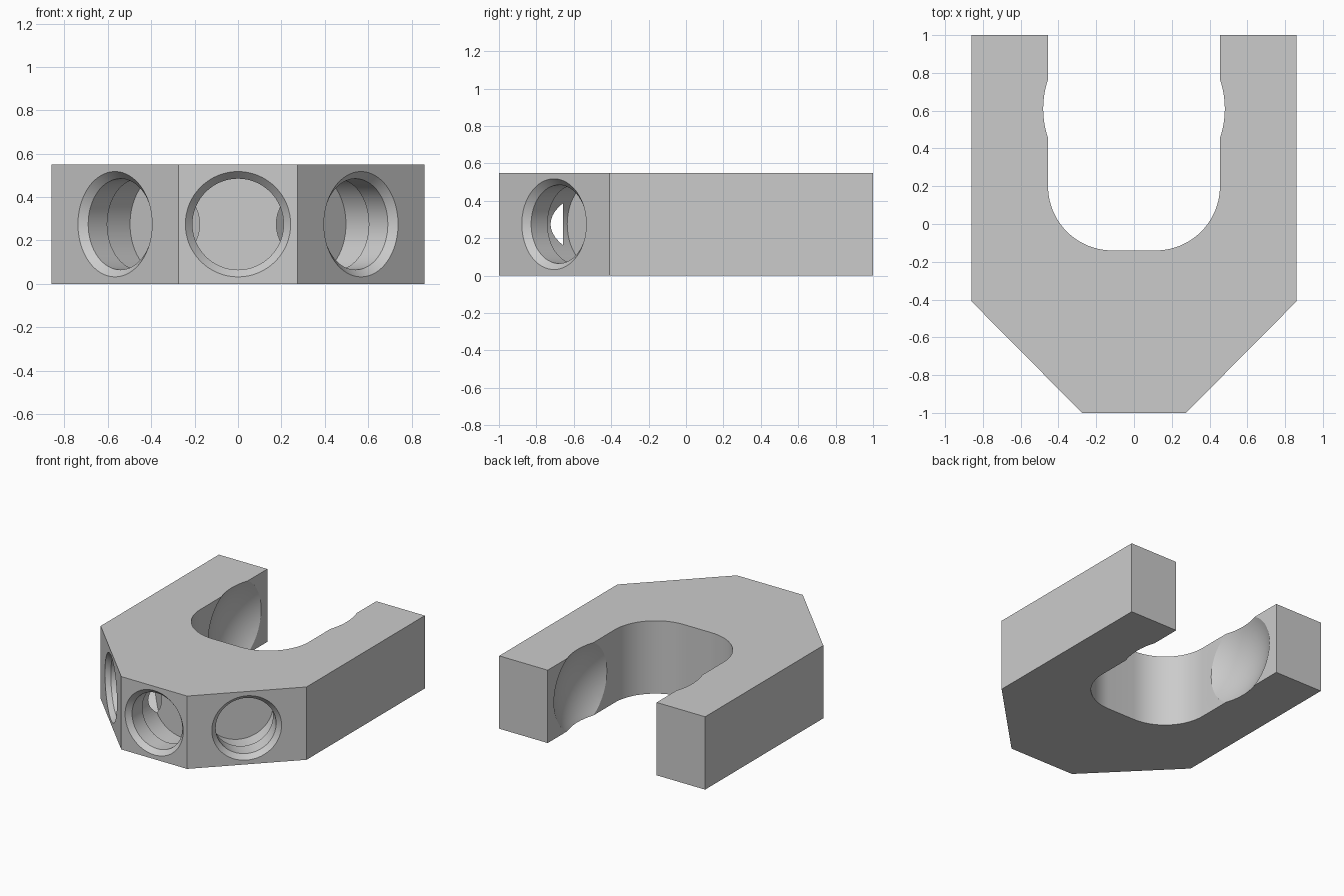
import bpy
import bmesh
from math import radians, sin, cos, pi
from mathutils import Matrix, Vector

HEIGHT = 0.55
MID = HEIGHT / 2

cube = bpy.data.objects.get("Cube")
if cube:
    bpy.data.objects.remove(cube, do_unlink=True)

grey = bpy.data.materials.new("plain grey")
grey.use_nodes = True
colour = (0.6, 0.6, 0.6, 1)
grey.diffuse_color = colour
grey.node_tree.nodes["Principled BSDF"].inputs["Base Color"].default_value = colour


def make_object(name, bm):
    bmesh.ops.recalc_face_normals(bm, faces=bm.faces[:])
    mesh = bpy.data.meshes.new(name)
    bm.to_mesh(mesh)
    bm.free()
    mesh.materials.append(grey)
    obj = bpy.data.objects.new(name, mesh)
    bpy.context.collection.objects.link(obj)
    return obj


def prism(name, outline, height):
    bm = bmesh.new()
    face = bm.faces.new([bm.verts.new((x, y, 0)) for x, y in outline])
    result = bmesh.ops.extrude_face_region(bm, geom=[face])
    top = [v for v in result["geom"] if isinstance(v, bmesh.types.BMVert)]
    bmesh.ops.translate(bm, verts=top, vec=(0, 0, height))
    return make_object(name, bm)


def socket_cutter(name, place, turn, steps=64):
    """Revolved pocket: chamfered mouth, narrow lip, wider chamber."""
    profile = [(0.261, -0.02), (0.21, 0.036), (0.21, 0.16), (0.243, 0.18), (0.243, 0.342)]
    bm = bmesh.new()
    rings = [[bm.verts.new((r * cos(2 * pi * i / steps), r * sin(2 * pi * i / steps), d))
              for i in range(steps)] for r, d in profile]
    for low, high in zip(rings, rings[1:]):
        for i in range(steps):
            j = (i + 1) % steps
            bm.faces.new((low[i], low[j], high[j], high[i]))
    bm.faces.new(rings[0])
    bm.faces.new(rings[-1])
    bm.transform(Matrix.Translation(Vector(place))
                 @ Matrix.Rotation(radians(turn), 4, "Z")
                 @ Matrix.Rotation(radians(-90), 4, "X"))
    return make_object(name, bm)


# U-shaped body: right half of the outline, then mirrored
inner = [(0.115 + 0.34 * cos(a), 0.2 + 0.34 * sin(a))
         for a in (-pi / 2 * i / 20 for i in range(21))]
half = [(0.275, -1), (0.86, -0.41), (0.86, 1), (0.455, 1)] + inner
outline = half + [(-x, y) for x, y in reversed(half)]
body = prism("forked_body", outline, HEIGHT)

# Ball-shaped hollow between the arms
bm = bmesh.new()
bmesh.ops.create_uvsphere(bm, u_segments=96, v_segments=48, radius=0.554,
                          matrix=Matrix.Translation((0, 0.61, MID)))
cutters = [make_object("ball_cutter", bm)]

# Sockets in the nose and the two slanted faces
cutters.append(socket_cutter("front_socket_cutter", (0, -1, MID), 0))
for side, label in ((1, "left"), (-1, "right")):
    cutters.append(socket_cutter(label + "_socket_cutter",
                                 (side * 0.5675, -0.705, MID), side * 45))

bpy.ops.object.select_all(action="DESELECT")
bpy.context.view_layer.objects.active = body
body.select_set(True)
for cutter in cutters:
    cutter.hide_render = True
    mod = body.modifiers.new(cutter.name, "BOOLEAN")
    mod.operation = "DIFFERENCE"
    mod.solver = "EXACT"
    mod.object = cutter
    bpy.ops.object.modifier_apply(modifier=mod.name)
for cutter in cutters:
    bpy.data.objects.remove(cutter, do_unlink=True)

bpy.ops.object.shade_smooth_by_angle(angle=radians(20))
